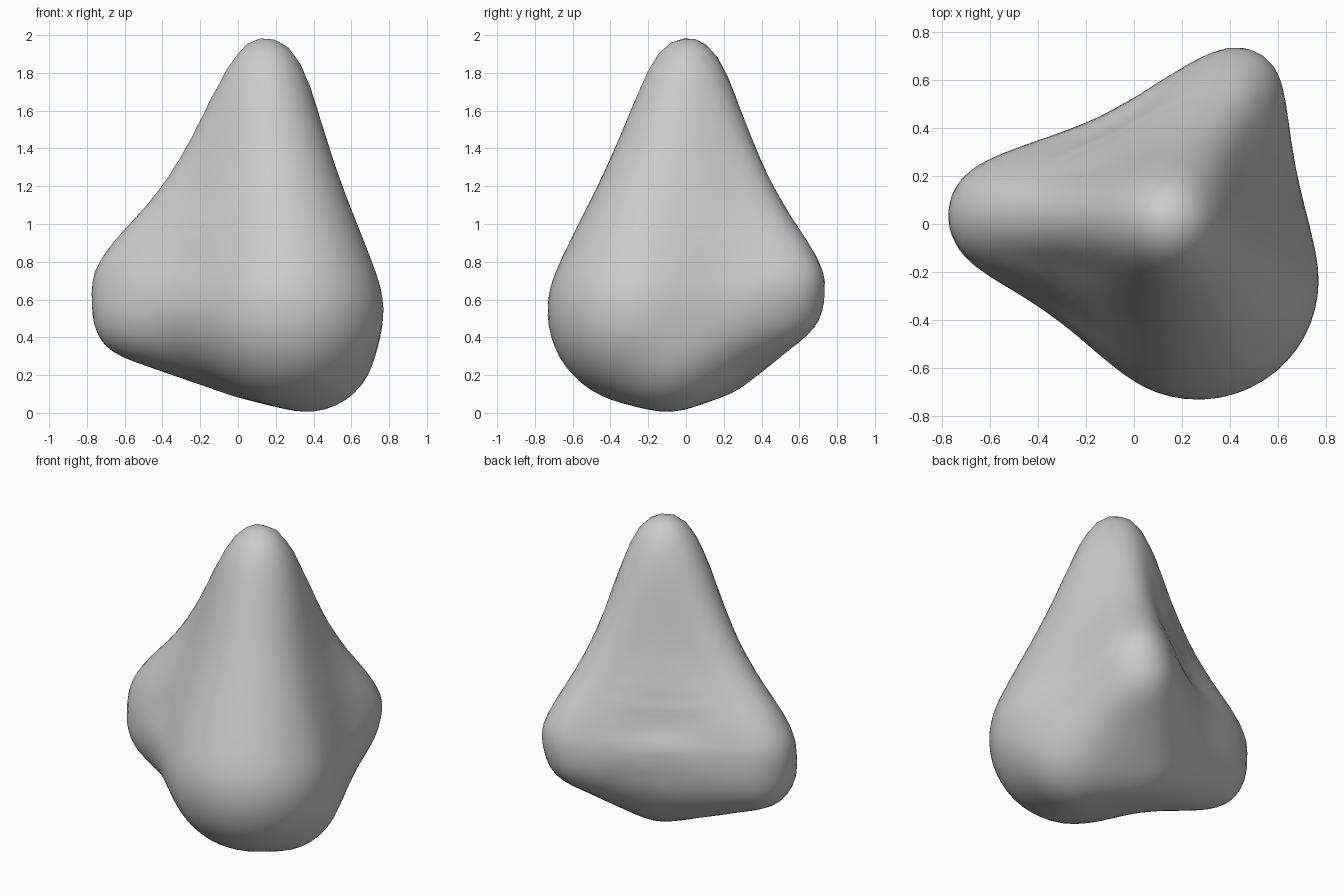
import bpy, bmesh, math
from mathutils import Vector

cube = bpy.data.objects.get("Cube")
if cube:
    bpy.data.objects.remove(cube, do_unlink=True)

# Rounded lobes: group, centre and radius
lobes = [
    ("top", Vector((0.15, 0.005, 1.795)), 0.213),
    ("side", Vector((-0.55, 0.04, 0.68)), 0.235),
    ("side", Vector((-0.52, 0.03, 0.53)), 0.26),
    ("back", Vector((0.43, 0.55, 0.69)), 0.20),
    ("back", Vector((0.40, 0.53, 0.58)), 0.21),
    ("front", Vector((0.27, -0.235, 0.54)), 0.505),
    ("base", Vector((0.37, -0.10, 0.365)), 0.367),
    ("under", Vector((0.08, 0.10, 0.42)), 0.35),
]
# How much the body is pinched halfway between two groups
pinch = {
    ("top", "side"): 0.09, ("top", "back"): 0.07, ("top", "front"): 0.02,
    ("side", "back"): 0.085, ("side", "front"): 0.04, ("back", "front"): 0.03,
    ("side", "base"): 0.02, ("back", "base"): 0.02,
}
STEPS = 11


def web_balls(corners):
    """Overlapping balls that sweep the web between three lobes."""
    for i in range(STEPS + 1):
        for j in range(STEPS + 1 - i):
            weights = (i / STEPS, j / STEPS, (STEPS - i - j) / STEPS)
            centre = sum((c[1] * w for c, w in zip(corners, weights)), Vector())
            radius = sum(c[2] * w for c, w in zip(corners, weights))
            for p, q in ((0, 1), (0, 2), (1, 2)):
                depth = pinch.get((corners[p][0], corners[q][0]), 0)
                radius -= depth * (4 * weights[p] * weights[q]) ** 2
            yield centre, radius


# Webs between every three lobes, measured from the core
core = Vector((0.10, 0.05, 0.75))
balls = []
count = len(lobes)
for a in range(count):
    for b in range(a + 1, count):
        for c in range(b + 1, count):
            for centre, radius in web_balls((lobes[a], lobes[b], lobes[c])):
                offset = centre - core
                balls.append((offset, radius ** 2 - offset.length_squared))


def reach(ray):
    far = 0.0
    for offset, margin in balls:
        along = offset.dot(ray)
        inside = along * along + margin
        if inside > 0:
            far = max(far, along + math.sqrt(inside))
    return far


# Push a ball outwards until it wraps every web, then soften it
bm = bmesh.new()
bmesh.ops.create_icosphere(bm, subdivisions=5, radius=1)
for v in bm.verts:
    ray = v.co.normalized()
    v.co = core + ray * reach(ray)
for _ in range(3):
    bmesh.ops.smooth_vert(bm, verts=bm.verts, factor=0.5,
                          use_axis_x=True, use_axis_y=True, use_axis_z=True)
for f in bm.faces:
    f.smooth = True

mesh = bpy.data.meshes.new("rock_body")
bm.to_mesh(mesh)
bm.free()
body = bpy.data.objects.new("rock_body", mesh)
bpy.context.collection.objects.link(body)

# Plain grey surface
grey = bpy.data.materials.new("mid_grey")
grey.use_nodes = True
colour = (0.6, 0.6, 0.6, 1.0)
grey.diffuse_color = colour
grey.node_tree.nodes["Principled BSDF"].inputs["Base Color"].default_value = colour
mesh.materials.append(grey)
